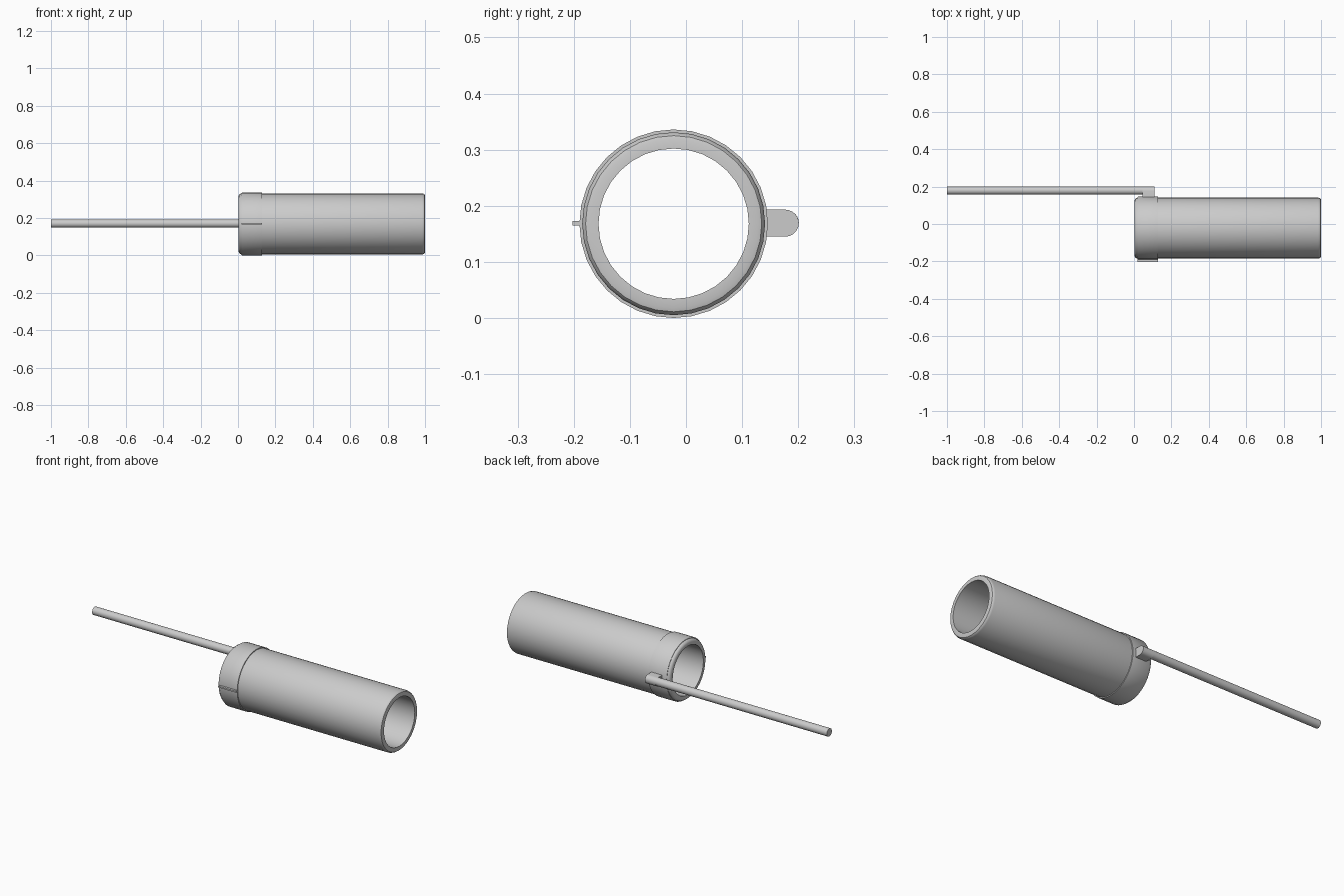
import bpy, bmesh
from math import pi, cos, sin

if "Cube" in bpy.data.objects:
    bpy.data.objects.remove(bpy.data.objects["Cube"])

AXIS_Y, AXIS_Z = -0.022, 0.168


def finish(name, bm):
    bmesh.ops.recalc_face_normals(bm, faces=bm.faces)
    mesh = bpy.data.meshes.new(name)
    bm.to_mesh(mesh)
    bm.free()
    ob = bpy.data.objects.new(name, mesh)
    bpy.context.collection.objects.link(ob)
    bpy.ops.object.select_all(action='DESELECT')
    bpy.context.view_layer.objects.active = ob
    ob.select_set(True)
    bpy.ops.object.shade_smooth_by_angle(angle=0.6)
    return ob


def ring(name, profile, sides=32):
    """Revolve a closed (x, radius) profile around the barrel axis."""
    bm = bmesh.new()
    loops = []
    for i in range(sides):
        a = 2 * pi * i / sides
        loops.append([bm.verts.new((x, AXIS_Y + r * cos(a), AXIS_Z + r * sin(a)))
                      for x, r in profile])
    n = len(profile)
    for i in range(sides):
        p, q = loops[i], loops[(i + 1) % sides]
        for j in range(n):
            k = (j + 1) % n
            bm.faces.new((p[j], p[k], q[k], q[j]))
    return finish(name, bm)


def prism(name, outline, x0, x1):
    """Extrude a (y, z) outline along x."""
    bm = bmesh.new()
    face = bm.faces.new([bm.verts.new((x0, y, z)) for y, z in outline])
    ext = bmesh.ops.extrude_face_region(bm, geom=[face])
    moved = [v for v in ext['geom'] if isinstance(v, bmesh.types.BMVert)]
    bmesh.ops.translate(bm, verts=moved, vec=(x1 - x0, 0, 0))
    return finish(name, bm)


def arc(y, z, r, a0, a1, n):
    return [(y + r * cos(a0 + (a1 - a0) * i / n), z + r * sin(a0 + (a1 - a0) * i / n))
            for i in range(n + 1)]


# Hollow barrel with rounded rims
ring("barrel", [(0.003, 0.134), (0.003, 0.149), (0.006, 0.156), (0.012, 0.161), (0.02, 0.163),
                (0.985, 0.163), (0.993, 0.161), (0.998, 0.157), (1.0, 0.150), (1.0, 0.134)])

# Clamp collar around the rear end
ring("collar", [(0.018, 0.155), (0.018, 0.165), (0.023, 0.168), (0.128, 0.168), (0.128, 0.155)])

# Thin clamp seam on the front side
prism("clamp_fin", [(-0.202, 0.165), (-0.18, 0.165), (-0.18, 0.173), (-0.202, 0.173)], 0.02, 0.128)

# D-shaped bracket joining rod and collar
prism("rod_bracket", [(0.138, 0.193), (0.138, 0.145)] + arc(0.177, 0.169, 0.024, -pi / 2, pi / 2, 12),
      0.045, 0.11)

# Long side rod
prism("side_rod", arc(0.179, 0.173, 0.022, 0, 2 * pi * 23 / 24, 23), -1.0, 0.105)
bpy.data.objects["side_rod"].location.z = -0.003
